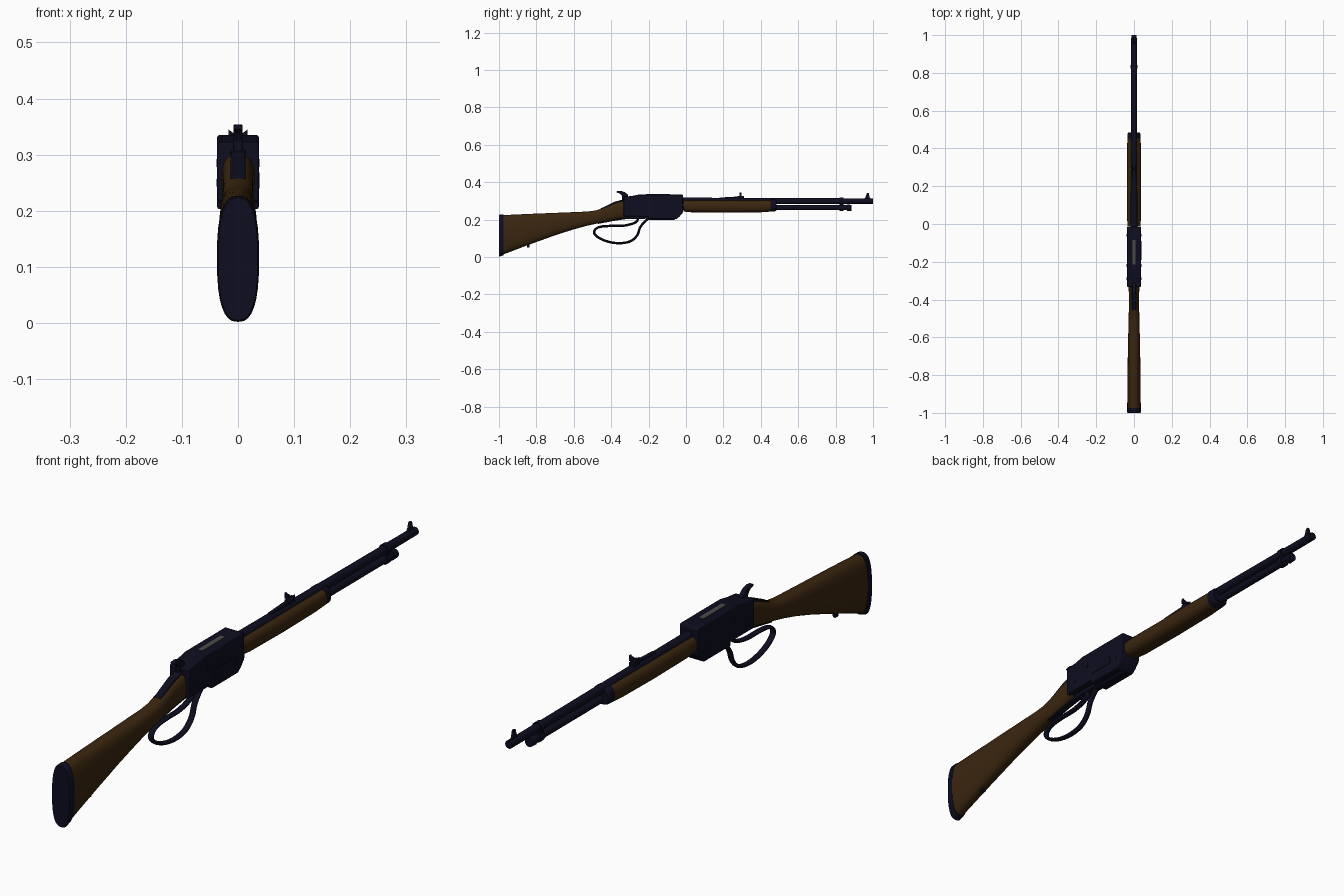
import bpy, bmesh, math
from mathutils import Vector


def material(name, rgb):
    m = bpy.data.materials.new(name)
    m.diffuse_color = (*rgb, 1)
    return m


STEEL = material("blued steel", (0.004, 0.004, 0.014))
WOOD = material("walnut", (0.042, 0.019, 0.0045))
BOLT = material("bare steel", (0.07, 0.07, 0.065))


def finish(name, bm, mat, bevel=0, angle=40):
    bmesh.ops.recalc_face_normals(bm, faces=bm.faces)
    me = bpy.data.meshes.new(name)
    bm.to_mesh(me)
    bm.free()
    me.materials.append(mat)
    ob = bpy.data.objects.new(name, me)
    bpy.context.collection.objects.link(ob)
    if bevel:
        b = ob.modifiers.new("bevel", "BEVEL")
        b.width, b.segments, b.limit_method = bevel, 2, "ANGLE"
    bpy.ops.object.select_all(action="DESELECT")
    ob.select_set(True)
    bpy.context.view_layer.objects.active = ob
    bpy.ops.object.shade_smooth_by_angle(angle=math.radians(angle))
    return ob


def skin(name, rings, mat, closed=False, bevel=0):
    """Join equal-sized rings of points into a tube, capped unless closed."""
    bm = bmesh.new()
    vs = [[bm.verts.new(p) for p in r] for r in rings]
    n = len(vs[0])
    for i in range(len(vs) if closed else len(vs) - 1):
        a, b = vs[i], vs[(i + 1) % len(vs)]
        for j in range(n):
            bm.faces.new((a[j], a[(j + 1) % n], b[(j + 1) % n], b[j]))
    if not closed:
        bm.faces.new(vs[0])
        bm.faces.new(vs[-1])
    return finish(name, bm, mat, bevel)


def loft(name, sections, mat, power=2.0, n=32):
    """Rounded sections along y, each (y, bottom, top, half width)."""
    rings = []
    for y, lo, hi, w in sections:
        ring = []
        for k in range(n):
            a = 2 * math.pi * k / n
            c, s = math.cos(a), math.sin(a)
            ring.append((w * math.copysign(abs(c) ** (2 / power), c), y,
                         (lo + hi) / 2 + (hi - lo) / 2 * math.copysign(abs(s) ** (2 / power), s)))
        rings.append(ring)
    return skin(name, rings, mat)


def rod(name, y0, y1, z, r0, r1, mat=STEEL):
    return loft(name, [(y0, z - r0, z + r0, r0), (y1, z - r1, z + r1, r1)], mat, n=24)


def plate(name, outline, x0, x1, mat=STEEL, bevel=0):
    """Side outline of (y, z) points extruded across x."""
    return skin(name, [[(x, y, z) for y, z in outline] for x in (x0, x1)], mat, bevel=bevel)


def box(name, x0, x1, y0, y1, z0, z1, mat=STEEL, bevel=0):
    return plate(name, [(y0, z0), (y1, z0), (y1, z1), (y0, z1)], x0, x1, mat, bevel)


def spline(pts, steps=5):
    """Smooth open curve through the points."""
    p = [Vector(q) for q in pts]
    p = [2 * p[0] - p[1]] + p + [2 * p[-1] - p[-2]]
    out = []
    for i in range(1, len(p) - 2):
        a, b, c, d = p[i - 1:i + 3]
        for k in range(steps):
            t = k / steps
            out.append(0.5 * (2 * b + (c - a) * t + (2 * a - 5 * b + 4 * c - d) * t * t
                              + (3 * b - a - 3 * c + d) * t ** 3))
    return out + [p[-2]]


def strap(name, pts, w, t):
    """Rounded strip following a path of (y, z) points."""
    path = spline(pts)
    rings = []
    for i, p in enumerate(path):
        d = (path[min(i + 1, len(path) - 1)] - path[max(i - 1, 0)]).normalized()
        ring = []
        for k in range(12):
            a = 2 * math.pi * k / 12
            q = p + Vector((-d.y, d.x)) * t * math.sin(a)
            ring.append((w * math.cos(a), q.x, q.y))
        rings.append(ring)
    return skin(name, rings, STEEL)


# Butt stock with its wrist, and butt plate
loft("stock", [(-0.978, 0.013, 0.224, 0.036), (-0.85, 0.062, 0.230, 0.035),
               (-0.70, 0.116, 0.236, 0.033), (-0.60, 0.148, 0.240, 0.031),
               (-0.53, 0.167, 0.243, 0.029), (-0.48, 0.178, 0.249, 0.028),
               (-0.43, 0.188, 0.268, 0.027), (-0.38, 0.198, 0.290, 0.027),
               (-0.35, 0.203, 0.299, 0.028), (-0.32, 0.207, 0.303, 0.030)], WOOD, 2.6)
loft("butt_plate", [(-1.0, 0.005, 0.223, 0.035), (-0.996, 0.002, 0.226, 0.0375),
                    (-0.975, 0.010, 0.227, 0.0375)], STEEL, 2.6)
rod("sling_stud", -0.85, -0.838, 0.058, 0.008, 0.008)

# Receiver
plate("receiver", [(-0.333, 0.217), (-0.20, 0.217), (-0.20, 0.203), (-0.05, 0.203),
                   (-0.034, 0.217), (-0.015, 0.240), (-0.015, 0.330), (-0.020, 0.335),
                   (-0.245, 0.335), (-0.285, 0.327), (-0.333, 0.322)],
      -0.037, 0.037, bevel=0.004)
box("ejection_cover", -0.009, 0.009, -0.215, -0.085, 0.330, 0.337, BOLT)
box("loading_gate", 0.036, 0.0385, -0.19, -0.09, 0.240, 0.268, bevel=0.001)
for i, (y, z) in enumerate([(-0.29, 0.25), (-0.22, 0.285), (-0.06, 0.25)]):
    ring = [(y + 0.007 * math.cos(k * math.pi / 8), z + 0.007 * math.sin(k * math.pi / 8))
            for k in range(16)]
    plate(f"receiver_screw_{i + 1}", ring, -0.0385, 0.0385)

# Tangs above and below the wrist
plate("upper_tang", [(-0.455, 0.252), (-0.455, 0.260), (-0.38, 0.296), (-0.32, 0.312),
                     (-0.32, 0.285), (-0.38, 0.272)], -0.013, 0.013, bevel=0.002)
plate("lower_tang", [(-0.47, 0.185), (-0.47, 0.177), (-0.38, 0.194), (-0.32, 0.203),
                     (-0.19, 0.205), (-0.19, 0.225), (-0.32, 0.225)], -0.012, 0.012, bevel=0.002)

# Hammer, lever loop and trigger
hammer = [(-0.305, 0.31), (-0.312, 0.335), (-0.328, 0.347), (-0.350, 0.354), (-0.370, 0.352),
          (-0.372, 0.346), (-0.352, 0.339), (-0.341, 0.325), (-0.342, 0.30)]
plate("hammer", hammer, -0.008, 0.008, bevel=0.002)
strap("lever_loop", [(-0.195, 0.212), (-0.222, 0.188), (-0.245, 0.158), (-0.262, 0.115),
                     (-0.300, 0.083), (-0.365, 0.074), (-0.435, 0.088), (-0.482, 0.115),
                     (-0.490, 0.140), (-0.465, 0.160), (-0.41, 0.166), (-0.34, 0.167),
                     (-0.29, 0.177), (-0.262, 0.192), (-0.257, 0.215)], 0.011, 0.0065)
box("lever_hinge", -0.011, 0.011, -0.215, -0.06, 0.197, 0.21, bevel=0.003)

# Barrel, magazine tube and their bands
rod("barrel", -0.03, 1.0, 0.299, 0.0185, 0.0145)
rod("magazine_tube", -0.02, 0.875, 0.264, 0.0135, 0.0135)
rod("magazine_cap", 0.862, 0.886, 0.263, 0.017, 0.016)
for part, z, r in (("upper", 0.299, 0.019), ("lower", 0.264, 0.018)):
    rod(f"barrel_band_{part}", 0.822, 0.842, z, r, r)
box("barrel_band_web", -0.012, 0.012, 0.822, 0.842, 0.268, 0.298)

# Wooden fore-end and its cap
loft("fore_end", [(-0.013, 0.243, 0.305, 0.034), (0.03, 0.239, 0.305, 0.0365),
                  (0.22, 0.237, 0.305, 0.0375), (0.40, 0.239, 0.305, 0.0365),
                  (0.456, 0.243, 0.305, 0.035)], WOOD, 2.6)
loft("fore_end_cap", [(0.452, 0.242, 0.308, 0.0355), (0.476, 0.244, 0.308, 0.035),
                      (0.484, 0.250, 0.303, 0.030)], STEEL, 2.6)

# Front and rear sights
plate("front_sight", [(0.95, 0.308), (0.99, 0.308), (0.982, 0.320), (0.977, 0.342),
                      (0.967, 0.342), (0.960, 0.320)], -0.004, 0.004)
plate("rear_sight_leaf", [(0.18, 0.308), (0.30, 0.308), (0.30, 0.325), (0.27, 0.323),
                          (0.18, 0.318)], -0.007, 0.007)
notch = [(-0.017, 0.325), (0.017, 0.325), (0.017, 0.345), (0.009, 0.339), (0.003, 0.339),
         (0, 0.332), (-0.003, 0.339), (-0.009, 0.339), (-0.017, 0.345)]
skin("rear_sight_blade", [[(x, y, z) for x, z in notch] for y in (0.287, 0.297)], STEEL)
box("rear_sight_base", -0.010, 0.010, 0.275, 0.31, 0.306, 0.327, bevel=0.002)
